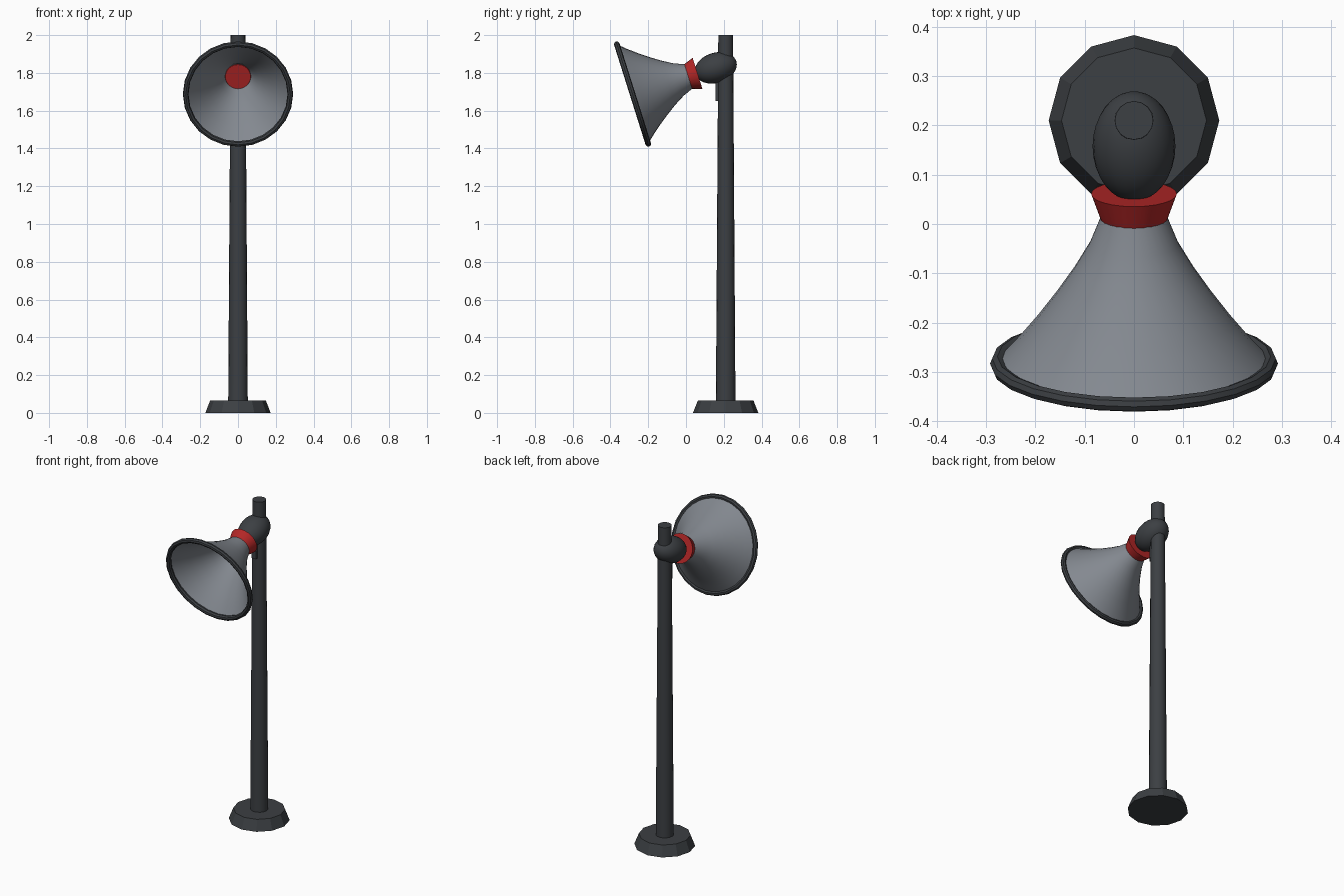
import bpy, bmesh, math
from mathutils import Matrix

if "Cube" in bpy.data.objects:
    bpy.data.objects.remove(bpy.data.objects["Cube"])

POLE_Y = 0.21
TILT = math.radians(-72.5)
# Horn frame: origin at the mouth centre, local z runs back along the horn axis
HORN = Matrix.Translation((0, -0.283, 1.688)) @ Matrix.Rotation(TILT, 4, 'X')


def material(name, rgb):
    m = bpy.data.materials.new(name)
    m.diffuse_color = (*rgb, 1)
    m.use_nodes = True
    m.node_tree.nodes["Principled BSDF"].inputs["Base Color"].default_value = m.diffuse_color
    return m


DARK = material("dark_metal", (0.045, 0.05, 0.056))
GREY = material("horn_grey", (0.23, 0.25, 0.28))
RED = material("red_band", (0.45, 0.02, 0.02))


def finish(obj, name, mat, smooth=True):
    obj.name = name
    obj.data.materials.append(mat)
    bpy.ops.object.select_all(action='DESELECT')
    obj.select_set(True)
    bpy.context.view_layer.objects.active = obj
    if smooth:
        bpy.ops.object.shade_smooth_by_angle(angle=math.radians(40))
    return obj


def lathe(name, profile, sides, matrix, mat, caps=True, smooth=True):
    """Spin (radius, height) pairs about local z."""
    bm = bmesh.new()
    rings = [[bm.verts.new((r * math.sin(2 * math.pi * i / sides),
                            r * math.cos(2 * math.pi * i / sides), z))
              for i in range(sides)] for r, z in profile]
    for a, b in zip(rings, rings[1:]):
        for i in range(sides):
            j = (i + 1) % sides
            bm.faces.new((a[i], a[j], b[j], b[i]))
    if caps:
        bm.faces.new(rings[0])
        bm.faces.new(rings[-1])
    bmesh.ops.recalc_face_normals(bm, faces=bm.faces)
    me = bpy.data.meshes.new(name)
    bm.to_mesh(me)
    bm.free()
    obj = bpy.data.objects.new(name, me)
    bpy.context.collection.objects.link(obj)
    obj.matrix_world = matrix
    return finish(obj, name, mat, smooth)


# Foot and tapered pole
pole_at = Matrix.Translation((0, POLE_Y, 0))
lathe("base", [(0.173, 0), (0.147, 0.066)], 12, pole_at, DARK, smooth=False)
lathe("pole", [(0.052, 0.03), (0.039, 2.0)], 16, pole_at, DARK)

# Small mounting plate on the front of the pole
bpy.ops.mesh.primitive_cube_add(size=1, location=(0, 0.185, 1.725))
plate = bpy.context.object
plate.scale = (0.03, 0.06, 0.15)
finish(plate, "mounting_plate", DARK, smooth=False)

# Flared horn, open at both ends
lathe("horn", [(0.276, 0), (0.236, 0.045), (0.198, 0.092), (0.159, 0.145),
               (0.122, 0.2), (0.09, 0.255), (0.066, 0.315)],
      32, HORN, GREY, caps=False)

# Rolled rim at the mouth
bpy.ops.mesh.primitive_torus_add(major_radius=0.277, minor_radius=0.015,
                                 major_segments=24, minor_segments=8)
rim = bpy.context.object
rim.matrix_world = HORN
finish(rim, "horn_rim", DARK)

# Red collar and egg-shaped driver housing behind it
lathe("collar", [(0.067, 0.305), (0.087, 0.361)], 24, HORN, RED)
bpy.ops.mesh.primitive_uv_sphere_add(segments=24, ring_count=16, radius=1)
driver = bpy.context.object
driver.matrix_world = (HORN @ Matrix.Translation((0, 0, 0.462))
                       @ Matrix.Diagonal((0.084, 0.08, 0.114, 1)))
finish(driver, "driver_housing", DARK)
